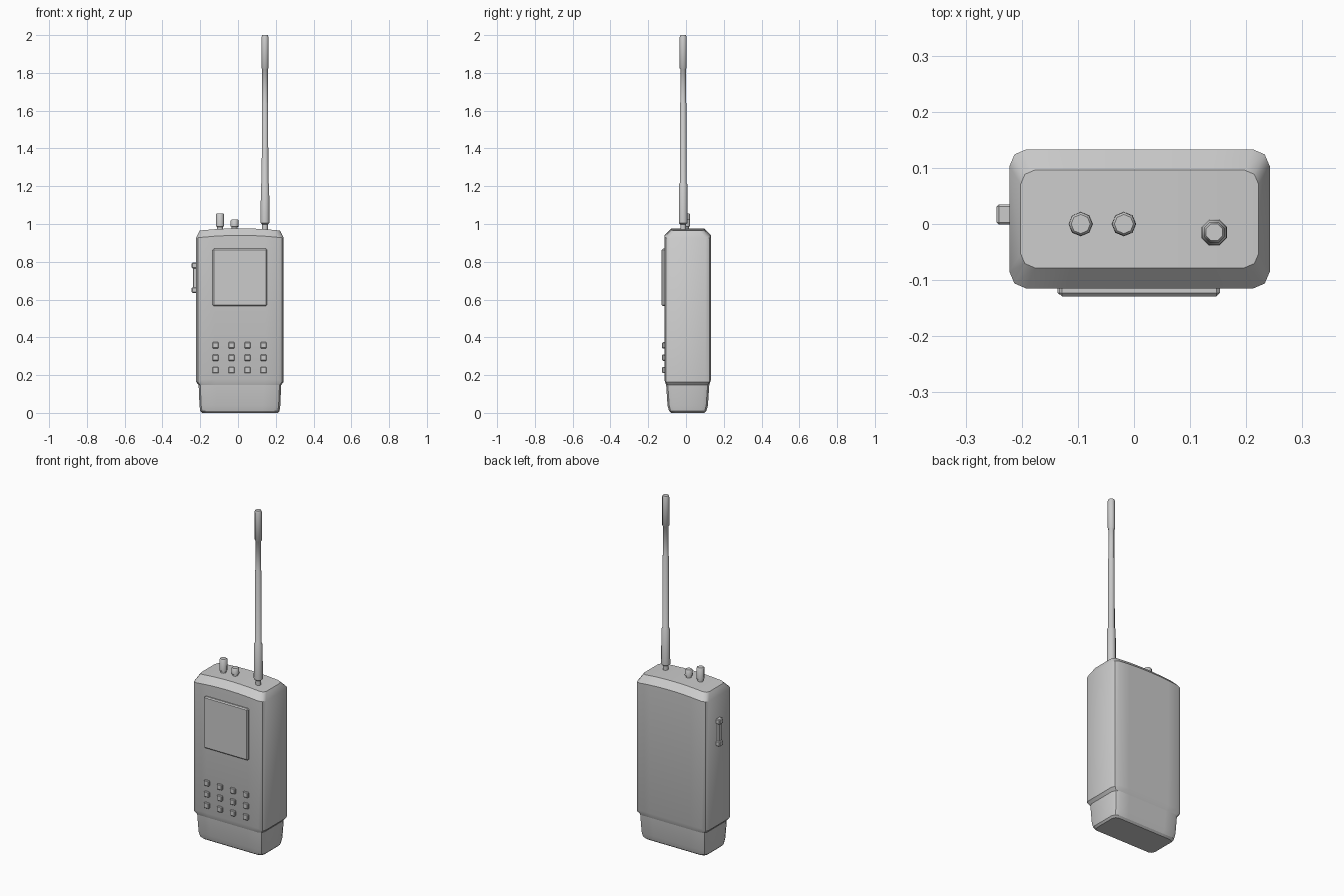
import bpy, bmesh, math
from mathutils import Matrix, Vector

if "Cube" in bpy.data.objects:
    bpy.data.objects.remove(bpy.data.objects["Cube"])

grey = bpy.data.materials.new("plain_grey")
grey.use_nodes = True
COLOUR = (0.6, 0.6, 0.6, 1)
grey.diffuse_color = COLOUR
grey.node_tree.nodes["Principled BSDF"].inputs["Base Color"].default_value = COLOUR


def finish(name, bm, smooth=32):
    bmesh.ops.recalc_face_normals(bm, faces=bm.faces)
    mesh = bpy.data.meshes.new(name)
    bm.to_mesh(mesh)
    bm.free()
    mesh.materials.append(grey)
    obj = bpy.data.objects.new(name, mesh)
    bpy.context.collection.objects.link(obj)
    if smooth:
        bpy.ops.object.select_all(action="DESELECT")
        obj.select_set(True)
        bpy.context.view_layer.objects.active = obj
        bpy.ops.object.shade_smooth_by_angle(angle=math.radians(smooth))
    return obj


def outline(x0, x1, y0, y1, c, steps=6):
    """Rounded rectangle: front half left to right, then back half."""
    front = [(x0, y0 + c), (x0 + 0.3 * c, y0 + 0.3 * c)]
    front += [(x0 + c + (x1 - x0 - 2 * c) * i / steps, y0) for i in range(steps + 1)]
    front += [(x1 - 0.3 * c, y0 + 0.3 * c), (x1, y0 + c)]
    return front + [(x, y0 + y1 - y) for x, y in reversed(front)]


def loft(name, rings):
    """Join matching rings and cap both ends with strips running front to back."""
    bm = bmesh.new()
    loops = [[bm.verts.new(p) for p in ring] for ring in rings]
    n = len(loops[0])
    for a, b in zip(loops, loops[1:]):
        for i in range(n):
            j = (i + 1) % n
            bm.faces.new((a[i], a[j], b[j], b[i]))
    for loop in (loops[0], loops[-1]):
        for i in range(n // 2 - 1):
            bm.faces.new((loop[i], loop[i + 1], loop[n - 2 - i], loop[n - 1 - i]))
    return finish(name, bm)


def shell_ring(inset_x, inset_y, z, c, arch=0.0, lift=0.0):
    """Case section; arch drops the ends, lift raises the front and back."""
    x0, x1, y0, y1 = -0.222 + inset_x, 0.242 - inset_x, -0.115 + inset_y, 0.133 - inset_y
    ring = []
    for x, y in outline(x0, x1, y0, y1, c):
        u = (x - 0.01) / 0.232
        flat = min(abs(y - y0), abs(y - y1)) < 0.001
        ring.append((x, y, z - arch * u * u + (lift if flat else 0)))
    return ring


# Case with an arched, bevelled top and a stepped lower lip
loft("case", [
    shell_ring(0.014, 0.01, 0.147, 0.028),
    shell_ring(0, 0, 0.164, 0.03, lift=0.013),
    shell_ring(0, 0, 0.94, 0.03, arch=0.014),
    shell_ring(0.02, 0.037, 0.977, 0.025, arch=0.014),
])

# Tapered battery pack below the case
loft("battery_pack", [
    shell_ring(0.032, 0.036, 0, 0.025),
    shell_ring(0.022, 0.025, 0.01, 0.03),
    shell_ring(0.018, 0.017, 0.04, 0.03),
    shell_ring(0.013, 0.009, 0.16, 0.03),
])


def block(name, x, y, z, bevel):
    bm = bmesh.new()
    bmesh.ops.create_cube(bm, size=1)
    for v in bm.verts:
        v.co = [lo + (hi - lo) * (k + 0.5) for (lo, hi), k in zip((x, y, z), v.co)]
    bmesh.ops.bevel(bm, geom=bm.edges[:], offset=bevel, segments=1, affect="EDGES")
    return finish(name, bm, 0)


# Raised screen with a bevelled rim
block("screen", (-0.134, 0.153), (-0.129, -0.1), (0.565, 0.869), 0.006)

# Keypad
for row in range(3):
    for col in range(4):
        x, z = -0.12 + 0.085 * col, 0.358 - 0.066 * row
        block(f"key_{row + 1}_{col + 1}", (x - 0.016, x + 0.016),
              (-0.126, -0.105), (z - 0.016, z + 0.016), 0.003)

# Side push button with two raised end pads
block("side_button", (-0.238, -0.21), (0.005, 0.03), (0.65, 0.78), 0.003)
for name, z in (("lower", 0.635), ("upper", 0.765)):
    block(f"side_button_{name}_pad", (-0.245, -0.21), (-0.001, 0.035), (z, z + 0.03), 0.004)


def turned(name, x, y, profile, turn=0.0):
    """Eight-sided stack of (radius, height) sections."""
    bm = bmesh.new()
    loops = []
    for r, z in profile:
        loops.append([bm.verts.new((x + r * math.cos(a), y + r * math.sin(a), z))
                      for a in (math.tau * i / 8 + turn for i in range(8))])
    for a, b in zip(loops, loops[1:]):
        for i in range(8):
            j = (i + 1) % 8
            bm.faces.new((a[i], a[j], b[j], b[i]))
    bm.faces.new(loops[0])
    bm.faces.new(loops[-1])
    return finish(name, bm, 46)


# Control knobs
for name, x, top in (("tall_knob", -0.095, 1.056), ("short_knob", -0.018, 1.023)):
    turned(name, x, 0, [(0.016, 0.95), (0.016, 0.985), (0.022, 0.988),
                        (0.021, top - 0.004), (0.017, top)])

# Telescopic antenna
turned("antenna", 0.143, -0.015, [
    (0.016, 0.95), (0.016, 0.998), (0.025, 1.005), (0.024, 1.21), (0.019, 1.218),
    (0.018, 1.64), (0.016, 1.645), (0.016, 1.82), (0.02, 1.825),
    (0.02, 1.99), (0.016, 2.0)], math.pi / 8)
